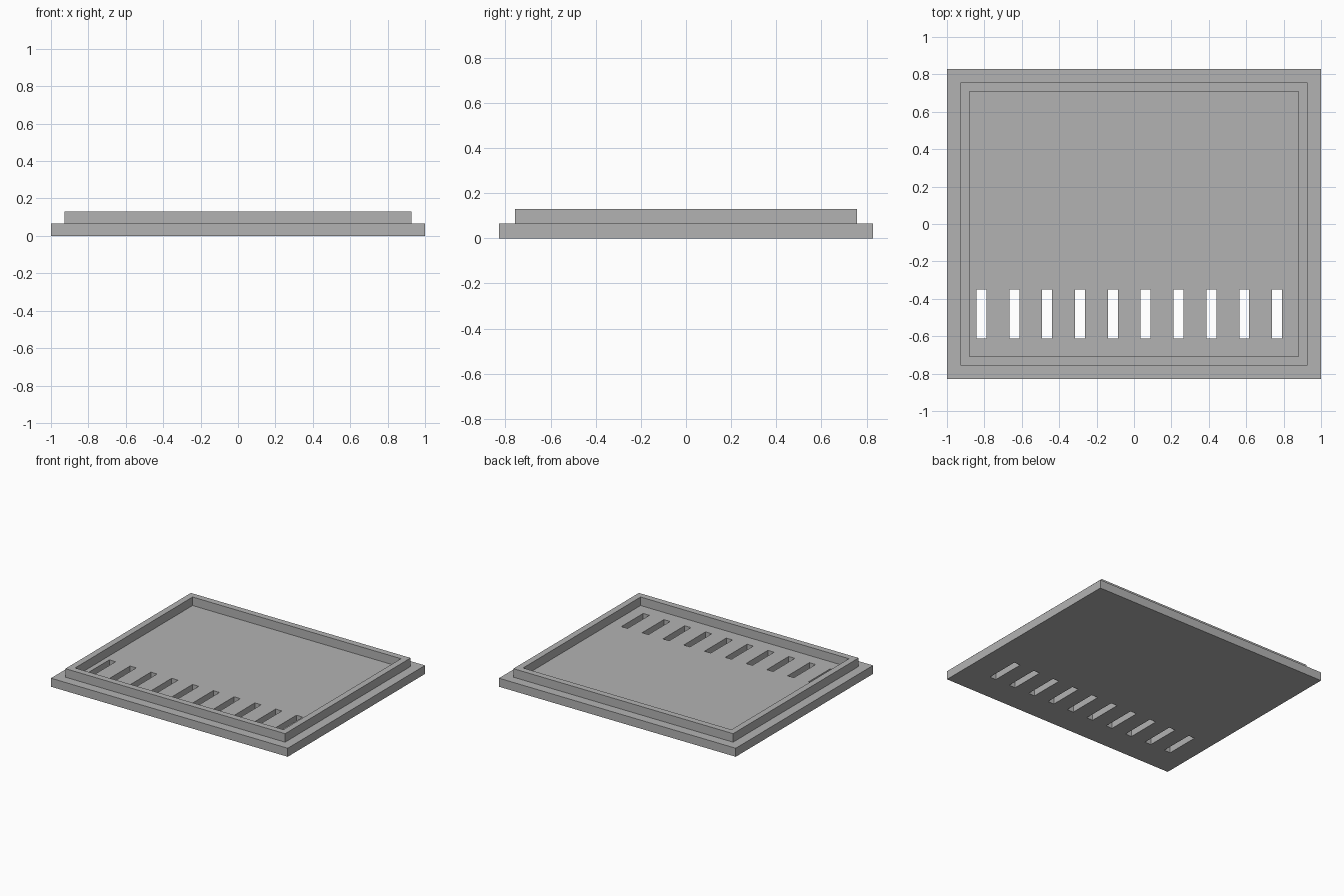
import bpy
import bmesh

cube = bpy.data.objects.get("Cube")
if cube:
    bpy.data.objects.remove(cube, do_unlink=True)

# Single plain grey
grey = bpy.data.materials.new("plain grey")
grey.use_nodes = True
colour = (0.45, 0.45, 0.45, 1)
grey.diffuse_color = colour
grey.node_tree.nodes["Principled BSDF"].inputs["Base Color"].default_value = colour


def slab_with_holes(name, xs, ys, is_hole, bottom, height):
    """Extrude a grid of cells into one solid, leaving the hole cells open."""
    bm = bmesh.new()
    verts = [[bm.verts.new((x, y, bottom)) for y in ys] for x in xs]
    for i in range(len(xs) - 1):
        for j in range(len(ys) - 1):
            if not is_hole(i, j):
                bm.faces.new((verts[i][j], verts[i + 1][j],
                              verts[i + 1][j + 1], verts[i][j + 1]))
    grown = bmesh.ops.extrude_face_region(bm, geom=bm.faces[:], use_keep_orig=True)
    top = [g for g in grown["geom"] if isinstance(g, bmesh.types.BMVert)]
    bmesh.ops.translate(bm, verts=top, vec=(0, 0, height))
    bmesh.ops.recalc_face_normals(bm, faces=bm.faces[:])
    mesh = bpy.data.meshes.new(name)
    bm.to_mesh(mesh)
    bm.free()
    mesh.materials.append(grey)
    obj = bpy.data.objects.new(name, mesh)
    bpy.context.collection.objects.link(obj)
    return obj


THICK = 0.065

# Base plate with a row of ten ventilation slots near the front
slot_count, slot_width, pitch, first = 10, 0.053, 0.1756, -0.842
slot_edges = [first + n * pitch + side
              for n in range(slot_count) for side in (0, slot_width)]
slab_with_holes("base_plate",
                [-1] + slot_edges + [1],
                [-0.828, -0.613, -0.35, 0.828],
                lambda i, j: j == 1 and i % 2 == 1,
                0, THICK)

# Raised rim standing on the plate
slab_with_holes("raised_rim",
                [-0.928, -0.88, 0.88, 0.928],
                [-0.757, -0.709, 0.709, 0.757],
                lambda i, j: i == 1 and j == 1,
                THICK, THICK)
